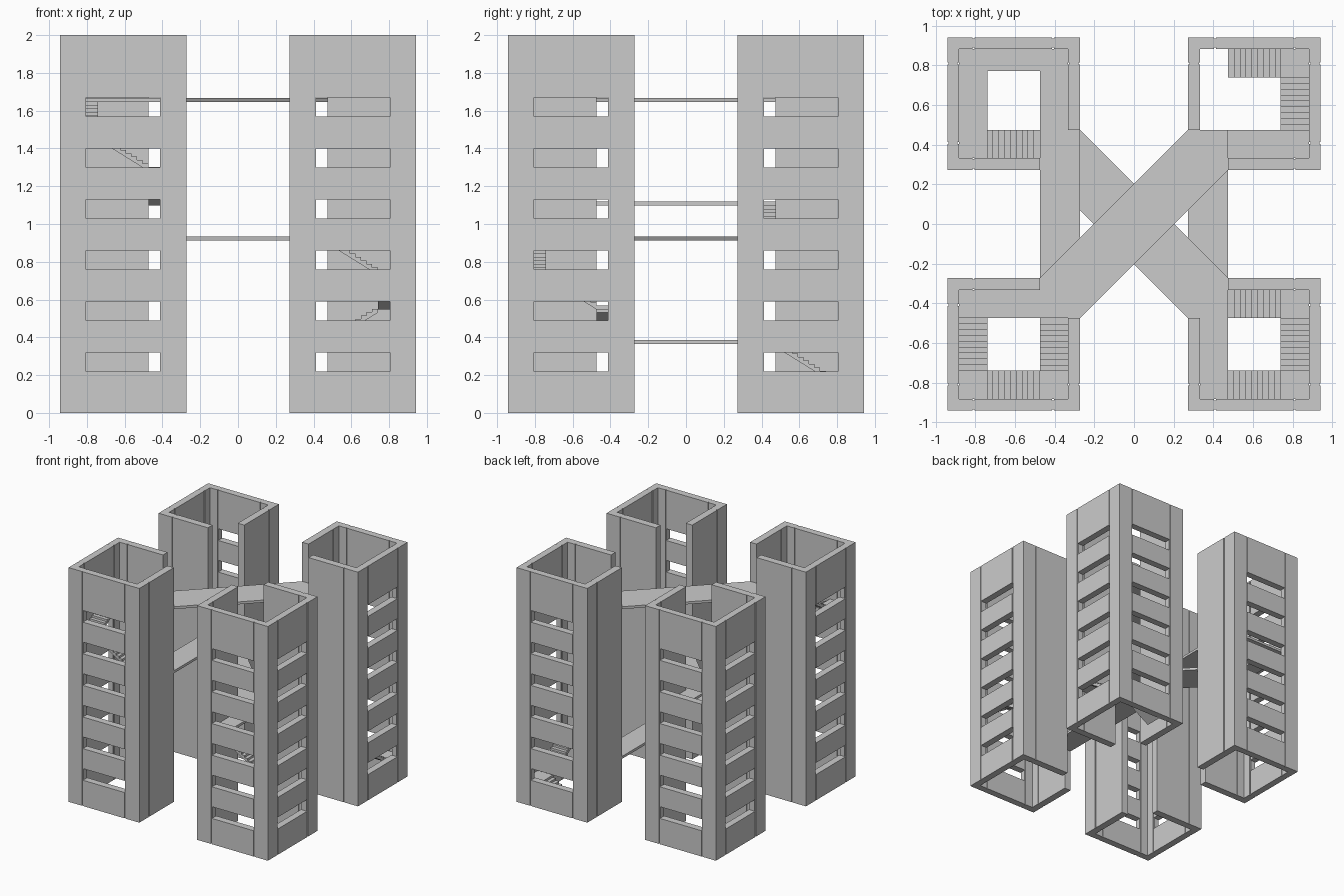
import bpy, bmesh

if "Cube" in bpy.data.objects:
    bpy.data.objects.remove(bpy.data.objects["Cube"])

# Plan stations measured outward from the centre of the model
A, B, C = 0.273, 0.334, 0.475      # inner wall outside, inner wall inside, doorway jamb
D, E, F = 0.74, 0.884, 0.942       # stairwell edge, outer wall inside, outer wall outside
T = 0.021                          # slab thickness
R = 0.1825                         # rise of one flight
L1, L2, L3, L4 = 0.387, 0.934, 1.119, 1.666   # walkway levels


def add_prism(bm, low, high):
    """Closed prism between two matching outlines."""
    a = [bm.verts.new(p) for p in low]
    b = [bm.verts.new(p) for p in high]
    bm.faces.new(a)
    bm.faces.new(b)
    for i in range(len(a)):
        j = (i + 1) % len(a)
        bm.faces.new((a[i], a[j], b[j], b[i]))


def plan(bm, pts, z0, z1):
    add_prism(bm, [(x, y, z0) for x, y in pts], [(x, y, z1) for x, y in pts])


def rect(u0, u1, v0, v1):
    return [(u0, v0), (u1, v0), (u1, v1), (u0, v1)]


def finish(name, bm):
    bmesh.ops.recalc_face_normals(bm, faces=bm.faces)
    me = bpy.data.meshes.new(name)
    bm.to_mesh(me)
    bm.free()
    ob = bpy.data.objects.new(name, me)
    bpy.context.collection.objects.link(ob)


def slab(name, pts, top):
    bm = bmesh.new()
    plan(bm, pts, top - T, top)
    finish(name, bm)


def flight(name, axis, a0, a1, c0, c1, z0, n=9):
    """Stair climbing from a0 to a1 along an axis, c0..c1 wide."""
    prof = []
    for i in range(n):
        z = z0 + R * (i + 1) / (n + 1)
        prof += [(a0 + (a1 - a0) * i / n, z), (a0 + (a1 - a0) * (i + 1) / n, z)]
    prof += [(a1, z0 + R - T - 0.018), (a0, z0 - T)]
    place = (lambda a, c, z: (a, c, z)) if axis == 'x' else (lambda a, c, z: (c, a, z))
    bm = bmesh.new()
    add_prism(bm, [place(a, c0, z) for a, z in prof], [place(a, c1, z) for a, z in prof])
    finish(name, bm)


# Towers: hollow shafts open at the inner corner, slotted on the two outer sides
G0, G1, G2, G3 = 0.404, 0.413, 0.806, 0.815    # vertical grooves beside the panels
r = 0.007                                      # groove depth
slots = [0.22 + 0.27 * i for i in range(6)]
bars = list(zip([0] + [s + 0.10 for s in slots], slots + [2]))


def tower(label, sx, sy):
    posts, panels = bmesh.new(), bmesh.new()

    def put(bm, pts, z0, z1, swap=False):
        if swap:
            pts = [(v, u) for u, v in pts]
        plan(bm, [(sx * u, sy * v) for u, v in pts], z0, z1)

    # outer corner post
    put(posts, [(G3, F), (F, F), (F, G3), (E, G3), (E, E), (G3, E)], 0, 2)
    for s in (False, True):
        # side corner post
        put(posts, [(A, F), (G0, F), (G0, E), (B, E), (B, G3), (A, G3)], 0, 2, s)
        # recessed groove strips
        put(posts, rect(G0, G1, E + r, F - r), 0, 2, s)
        put(posts, rect(G2, G3, E + r, F - r), 0, 2, s)
        put(posts, rect(G2, G3, A + r, B - r), 0, 2, s)
        # solid inner wall and slotted outer wall
        put(panels, rect(C, G2, A, B), 0, 2, s)
        for z0, z1 in bars:
            put(panels, rect(G1, G2, E, F), z0, z1, s)
    finish(label + "_tower_posts", posts)
    finish(label + "_tower_wall_panels", panels)


tower("front_left", -1, -1)
tower("front_right", 1, -1)
tower("back_left", -1, 1)
tower("back_right", 1, 1)

# Bridges: two straight ones and two crossing diagonals
slab("right_bridge", rect(A, C, -C, C), L1)
slab("left_bridge", rect(-C, -A, -C, C), L3)
diag = [(-C, -C), (-A, -C), (C, A), (C, C), (A, C), (-C, -A)]
slab("upper_diagonal_bridge", diag, L4)
slab("lower_diagonal_bridge", [(-x, y) for x, y in diag], L2)

# Back right stair: ground up to the right bridge
flight("back_right_flight_1", 'x', C, D, D, E, L1 - 2 * R)
slab("back_right_corner_landing", rect(D, E, D, E), L1 - R)
flight("back_right_flight_2", 'y', D, C, D, E, L1 - R)
slab("back_right_gallery", rect(C, E, B, C), L1)

# Front right stair: right bridge up to the lower diagonal
flight("front_right_flight_1", 'x', C, D, -C, -B, L1)
slab("front_right_landing_1", rect(D, E, -C, -B), L1 + R)
flight("front_right_flight_2", 'y', -C, -D, D, E, L1 + R)
slab("front_right_landing_2", rect(D, E, -E, -D), L1 + 2 * R)
flight("front_right_flight_3", 'x', D, C, -E, -D, L1 + 2 * R)
slab("front_right_gallery", rect(B, C, -E, -C), L2)

# Back left stair: one flight, then a gallery round to the left bridge
flight("back_left_flight", 'x', -C, -D, B, C, L2)
H = 0.772
slab("back_left_gallery", [(-D, B), (-E, B), (-E, E), (-B, E), (-B, C), (-C, C), (-C, H), (-D, H)], L3)

# Front left stair: left bridge up to the upper diagonal
flight("front_left_flight_1", 'y', -C, -D, -C, -B, L3)
slab("front_left_landing_1", rect(-C, -B, -E, -D), L3 + R)
flight("front_left_flight_2", 'x', -C, -D, -E, -D, L3 + R)
slab("front_left_landing_2", rect(-E, -D, -E, -D), L3 + 2 * R)
flight("front_left_flight_3", 'y', -D, -C, -E, -D, L3 + 2 * R)
slab("front_left_gallery", rect(-E, -C, -C, -B), L4)
